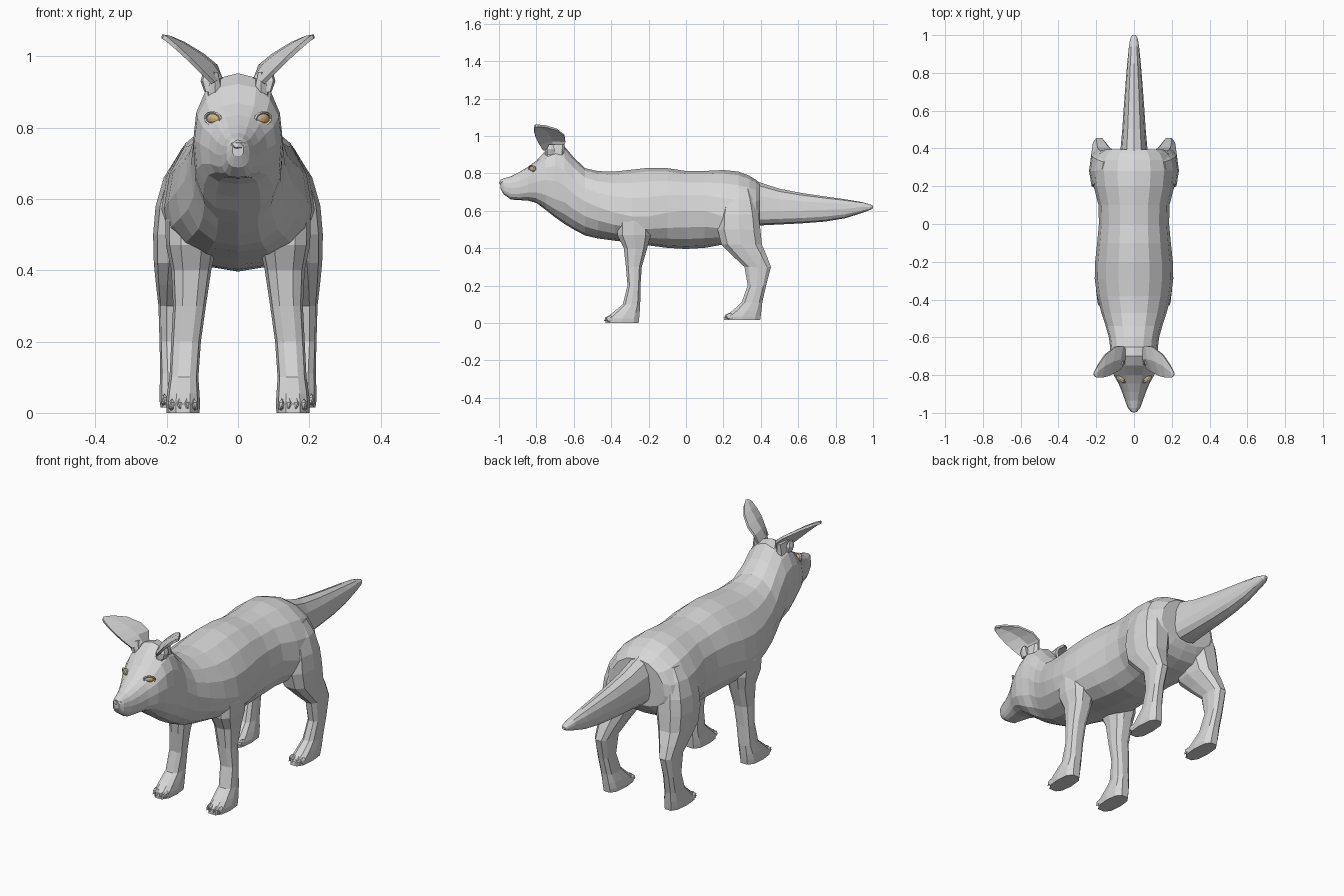
import bpy, bmesh, math
from mathutils import Matrix, Vector


def material(name, rgb):
    m = bpy.data.materials.new(name)
    m.diffuse_color = (*rgb, 1)
    return m


GREY = material("grey coat", (0.68, 0.68, 0.68))
AMBER = material("amber eye", (0.66, 0.46, 0.21))


def finish(bm, name, mat, mirror=False):
    bmesh.ops.recalc_face_normals(bm, faces=bm.faces)
    mesh = bpy.data.meshes.new(name)
    bm.to_mesh(mesh)
    bm.free()
    mesh.materials.append(mat)
    ob = bpy.data.objects.new(name, mesh)
    bpy.context.collection.objects.link(ob)
    if mirror:
        ob.modifiers.new("other_side", 'MIRROR')
    return ob


def unit_ring(n, upper, lower):
    """Points of a squared-off circle; a smaller power is squarer."""
    for i in range(n):
        a = 2 * math.pi * i / n
        c, s = math.cos(a), math.sin(a)
        p = upper if s > 0 else lower
        yield (math.copysign(abs(c) ** p, c) if abs(c) > 1e-6 else 0,
               math.copysign(abs(s) ** p, s) if abs(s) > 1e-6 else 0)


def skin(name, loops, mirror=False):
    """Join successive rings with quads and cap both ends."""
    bm = bmesh.new()
    rings = [[bm.verts.new(p) for p in loop] for loop in loops]
    n = len(rings[0])
    for a, b in zip(rings, rings[1:]):
        for i in range(n):
            j = (i + 1) % n
            bm.faces.new((a[i], a[j], b[j], b[i]))
    bm.faces.new(rings[0])
    bm.faces.new(rings[-1])
    return finish(bm, name, GREY, mirror)


def loft_along(name, rows, n, powers):
    """Rows: y, bottom z, widest z, top z, half width."""
    return skin(name, [[(hw * c, y, zw + s * ((zt - zw) if s > 0 else (zw - zb)))
                        for c, s in unit_ring(n, *powers(y))]
                       for y, zb, zw, zt, hw in rows])


def loft_up(name, rows, n=10, power=0.75):
    """Rows: z, y from, y to, x from, x to; mirrored to the other side."""
    return skin(name, [[((x0 + x1) / 2 + c * (x1 - x0) / 2,
                         (y0 + y1) / 2 + s * (y1 - y0) / 2, z)
                        for c, s in unit_ring(n, power, power)]
                       for z, y0, y1, x0, x1 in rows], True)


# Head, neck and torso in one skin: square jaw, rounder back
loft_along("body", [
    (-0.993, 0.72, 0.74, 0.765, 0.016),
    (-0.975, 0.688, 0.73, 0.773, 0.032),
    (-0.935, 0.66, 0.722, 0.785, 0.047),
    (-0.89, 0.657, 0.725, 0.808, 0.063),
    (-0.845, 0.655, 0.74, 0.835, 0.082),
    (-0.80, 0.642, 0.755, 0.868, 0.107),
    (-0.75, 0.605, 0.765, 0.922, 0.122),
    (-0.70, 0.565, 0.76, 0.952, 0.126),
    (-0.65, 0.53, 0.735, 0.945, 0.127),
    (-0.60, 0.50, 0.69, 0.885, 0.133),
    (-0.54, 0.468, 0.65, 0.828, 0.15),
    (-0.47, 0.452, 0.62, 0.812, 0.173),
    (-0.38, 0.44, 0.59, 0.81, 0.196),
    (-0.29, 0.43, 0.57, 0.82, 0.208),
    (-0.20, 0.415, 0.57, 0.83, 0.206),
    (-0.10, 0.402, 0.59, 0.828, 0.195),
    (0.0, 0.396, 0.60, 0.813, 0.186),
    (0.10, 0.402, 0.60, 0.813, 0.188),
    (0.20, 0.42, 0.57, 0.818, 0.214),
    (0.28, 0.43, 0.56, 0.81, 0.223),
    (0.34, 0.45, 0.56, 0.787, 0.212),
    (0.375, 0.485, 0.575, 0.765, 0.19),
    (0.395, 0.515, 0.60, 0.748, 0.155)], 16,
    lambda y: (0.9, 0.72) if y < -0.68 else (0.97, 0.87))

# Tail
loft_along("tail", [
    (0.33, 0.53, 0.61, 0.78, 0.075),
    (0.40, 0.522, 0.595, 0.75, 0.071),
    (0.50, 0.527, 0.597, 0.718, 0.062),
    (0.62, 0.533, 0.60, 0.695, 0.054),
    (0.74, 0.542, 0.605, 0.677, 0.045),
    (0.85, 0.560, 0.61, 0.662, 0.036),
    (0.94, 0.588, 0.62, 0.647, 0.027),
    (0.985, 0.605, 0.62, 0.634, 0.019),
    (1.0, 0.614, 0.622, 0.628, 0.009)], 12, lambda y: (0.9, 0.8))

# Legs, from the paw up into the torso
loft_up("front_leg", [
    (0.0, -0.435, -0.25, 0.108, 0.20),
    (0.025, -0.433, -0.247, 0.106, 0.202),
    (0.055, -0.395, -0.245, 0.108, 0.199),
    (0.10, -0.34, -0.243, 0.111, 0.192),
    (0.20, -0.314, -0.242, 0.104, 0.187),
    (0.30, -0.323, -0.235, 0.09, 0.182),
    (0.40, -0.335, -0.205, 0.075, 0.187),
    (0.47, -0.37, -0.185, 0.06, 0.202),
    (0.54, -0.37, -0.19, 0.05, 0.204),
    (0.60, -0.35, -0.22, 0.05, 0.19),
    (0.67, -0.33, -0.25, 0.05, 0.16)])
loft_up("hind_leg", [
    (0.015, 0.20, 0.40, 0.132, 0.217),
    (0.035, 0.203, 0.403, 0.13, 0.22),
    (0.065, 0.245, 0.406, 0.135, 0.22),
    (0.11, 0.295, 0.41, 0.145, 0.218),
    (0.20, 0.328, 0.43, 0.153, 0.22),
    (0.30, 0.31, 0.457, 0.145, 0.223),
    (0.36, 0.245, 0.435, 0.12, 0.23),
    (0.42, 0.185, 0.41, 0.09, 0.236),
    (0.50, 0.165, 0.402, 0.07, 0.238),
    (0.58, 0.17, 0.392, 0.06, 0.231),
    (0.66, 0.19, 0.372, 0.06, 0.208),
    (0.72, 0.22, 0.35, 0.06, 0.17)])

# Ear base, and the tuft at its outer corner
loft_up("ear_base", [
    (0.87, -0.75, -0.65, 0.035, 0.092),
    (0.92, -0.755, -0.65, 0.045, 0.085),
    (0.955, -0.745, -0.65, 0.054, 0.078)], n=8)
loft_up("ear_tuft", [
    (0.90, -0.745, -0.70, 0.075, 0.094),
    (0.93, -0.745, -0.70, 0.072, 0.105),
    (0.955, -0.735, -0.71, 0.085, 0.098)], n=6)


def blob(bm, centre, size, detail=1):
    bmesh.ops.create_icosphere(
        bm, subdivisions=detail, radius=1,
        matrix=Matrix.Translation(centre) @ Matrix.Diagonal((*size, 1)))


# Toes with little claws
for name, x0, y, z in (("front_toes", 0.154, -0.415, 0.021), ("hind_toes", 0.175, 0.227, 0.035)):
    bm = bmesh.new()
    for k in (-1.5, -0.5, 0.5, 1.5):
        back = 0.007 * abs(k)
        x = x0 + k * 0.021
        blob(bm, (x, y + back, z), (0.011, 0.026, 0.019))
        bmesh.ops.create_cone(
            bm, segments=4, radius1=0.004, radius2=0.0005, depth=0.014, cap_ends=True,
            matrix=Matrix.Translation((x, y + back - 0.024, z - 0.006)) @ Matrix.Rotation(math.radians(110), 4, 'X'))
    finish(bm, name, GREY, True)

# Nose
bm = bmesh.new()
blob(bm, (0, -0.984, 0.75), (0.025, 0.016, 0.014))
finish(bm, "nose", GREY)

# Cupped ear blade: front edge and back edge of each row
EAR = [((0.07, -0.765, 0.925), (0.05, -0.66, 0.925)),
       ((0.103, -0.785, 0.957), (0.062, -0.645, 0.972)),
       ((0.137, -0.803, 0.992), (0.10, -0.65, 1.003)),
       ((0.172, -0.812, 1.024), (0.153, -0.692, 1.035)),
       ((0.20, -0.812, 1.048), (0.193, -0.75, 1.052)),
       ((0.21, -0.805, 1.055), (0.214, -0.79, 1.055))]
bm = bmesh.new()
rows = []
for k, (f, b) in enumerate(EAR):
    f, b = Vector(f), Vector(b)
    cup = Vector((-0.011, 0, 0.012)) * (1 - k / 5)
    rows.append([bm.verts.new(p) for p in (f, (f + b) / 2 + cup, b)])
for a, b in zip(rows, rows[1:]):
    for i in (0, 1):
        bm.faces.new((a[i], a[i + 1], b[i + 1], b[i]))
ear = finish(bm, "ear", GREY, True)
thick = ear.modifiers.new("thickness", 'SOLIDIFY')
thick.thickness = 0.012
thick.offset = 0

# Eyes, with a thin lid around each
EYE = Matrix.Translation((0.067, -0.819, 0.825)) @ Matrix.Rotation(math.radians(36), 4, 'Z')
bm = bmesh.new()
bmesh.ops.create_uvsphere(bm, u_segments=12, v_segments=8, radius=1,
                          matrix=EYE @ Matrix.Diagonal((0.024, 0.014, 0.016, 1)))
finish(bm, "eye", AMBER, True)
lid = [[EYE @ Vector((math.cos(a) * (0.026 + 0.004 * math.cos(t)),
                      -0.004 - 0.006 * max(math.sin(a), 0) + 0.006 * math.sin(t),
                      math.sin(a) * (0.017 + 0.004 * math.cos(t))))
        for t in [math.tau * j / 5 for j in range(5)]]
       for a in [math.tau * i / 12 for i in range(13)]]
skin("eyelid", lid, True)
